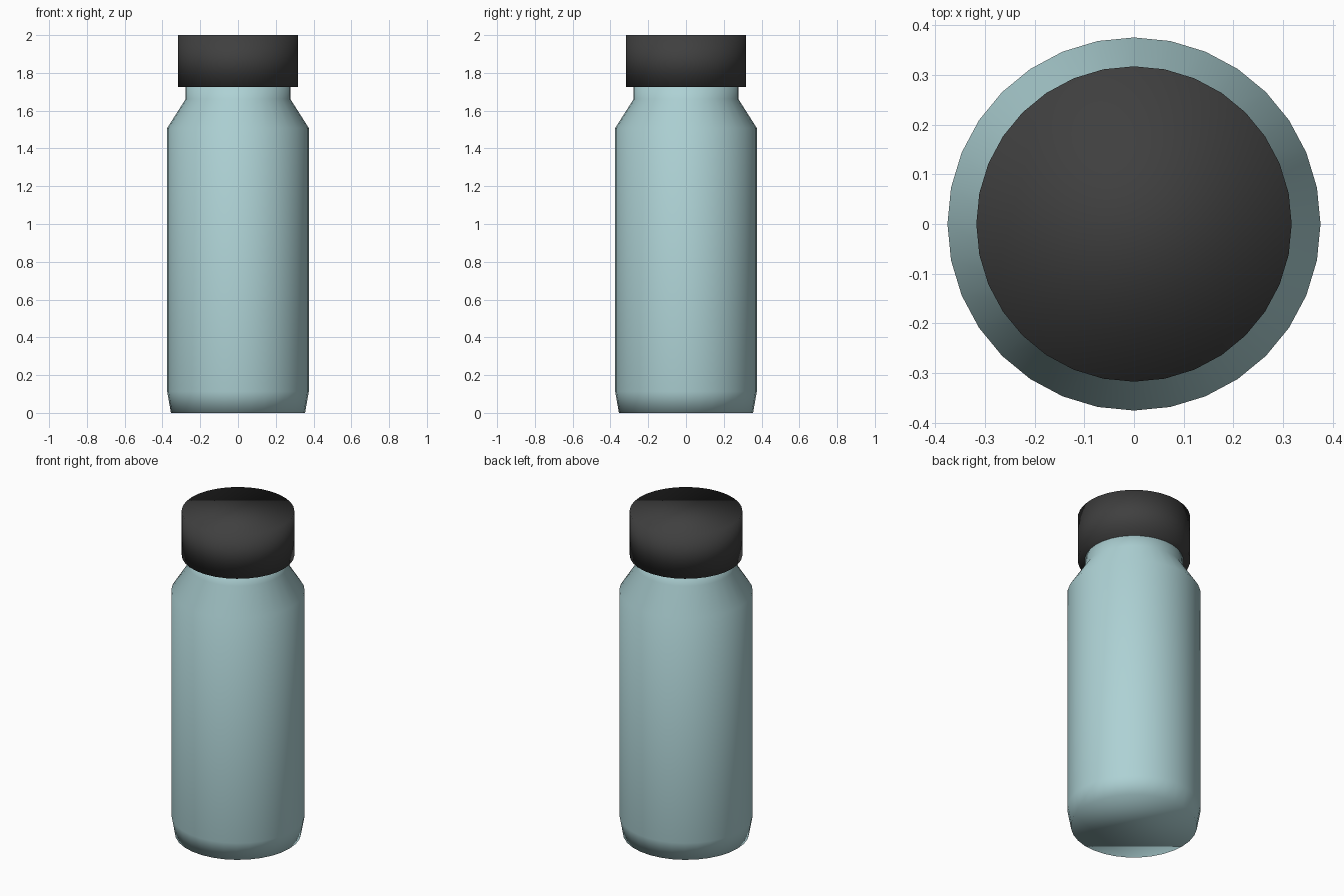
import bpy, bmesh, math

if "Cube" in bpy.data.objects:
    bpy.data.objects.remove(bpy.data.objects["Cube"])

SIDES = 32


def material(name, rgb):
    m = bpy.data.materials.new(name)
    m.diffuse_color = (*rgb, 1.0)
    m.use_nodes = True
    m.node_tree.nodes["Principled BSDF"].inputs["Base Color"].default_value = m.diffuse_color
    return m


def lathe(name, profile, mat):
    """Closed solid of revolution from (radius, height) points, bottom to top."""
    bm = bmesh.new()
    rings = []
    for r, z in profile:
        rings.append([bm.verts.new((r * math.cos(2 * math.pi * i / SIDES),
                                    r * math.sin(2 * math.pi * i / SIDES), z))
                      for i in range(SIDES)])
    for a, b in zip(rings, rings[1:]):
        for i in range(SIDES):
            j = (i + 1) % SIDES
            bm.faces.new((a[i], a[j], b[j], b[i]))
    bm.faces.new(rings[0][::-1])
    bm.faces.new(rings[-1])
    for f in bm.faces:
        f.smooth = True
    me = bpy.data.meshes.new(name)
    bm.to_mesh(me)
    bm.free()
    me.materials.append(mat)
    ob = bpy.data.objects.new(name, me)
    bpy.context.collection.objects.link(ob)
    return ob


glass = material("pale teal", (0.42, 0.64, 0.66))
dark = material("charcoal", (0.05, 0.05, 0.05))

# Bottle: tapered foot, straight wall, sloping shoulder and short neck
lathe("bottle_body", [(0.355, 0), (0.375, 0.113), (0.375, 1.508),
                      (0.277, 1.662), (0.277, 1.75)], glass)

# Screw cap, a plain cylinder
lathe("bottle_cap", [(0.317, 1.726), (0.317, 2.0)], dark)
